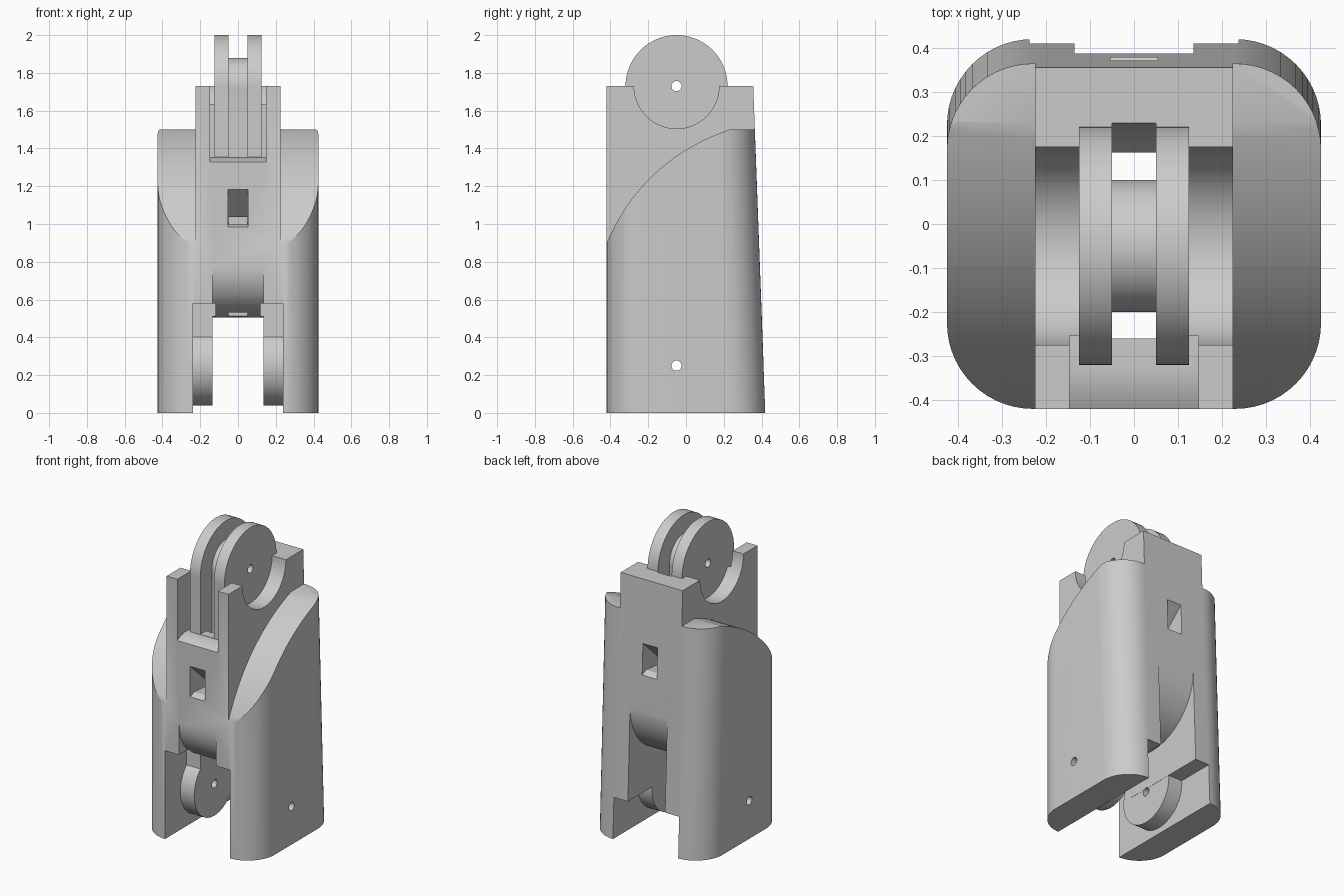
import bpy, bmesh
from math import cos, sin, pi, radians

if "Cube" in bpy.data.objects:
    bpy.data.objects.remove(bpy.data.objects["Cube"])

PY, PZ_TOP, PZ_LOW = -0.05, 1.73, 0.25   # pivot axes (y, z)


def make(name, rings):
    """Closed solid from two matching point rings."""
    bm = bmesh.new()
    a, b = [[bm.verts.new(p) for p in r] for r in rings]
    n = len(a)
    bm.faces.new(a)
    bm.faces.new(b)
    for i in range(n):
        bm.faces.new((a[i], a[(i + 1) % n], b[(i + 1) % n], b[i]))
    bmesh.ops.recalc_face_normals(bm, faces=bm.faces)
    me = bpy.data.meshes.new(name)
    bm.to_mesh(me)
    bm.free()
    ob = bpy.data.objects.new(name, me)
    bpy.context.collection.objects.link(ob)
    return ob


def prism(x0, x1, pts):
    """Side profile (y, z) extruded along x."""
    return make("helper", [[(x, y, z) for y, z in pts] for x in (x0, x1)])


def rect(y0, y1, z0, z1):
    return [(y0, z0), (y1, z0), (y1, z1), (y0, z1)]


def arc(cy, cz, ry, rz, a0, a1, n=20):
    return [(cy + ry * cos(radians(a0 + (a1 - a0) * i / n)),
             cz + rz * sin(radians(a0 + (a1 - a0) * i / n))) for i in range(n + 1)]


def circle(cz, r, n=72):
    return arc(PY, cz, r, r, 0, 360, n)[:-1]


# Outer shell: rounded square, back face leaning inwards
def outline(z):
    back = 0.42 - 0.037 * z
    r, pts = 0.195, []
    for cx, cy, a in ((0.425 - r, back - r, 0), (r - 0.425, back - r, 90),
                      (r - 0.425, r - 0.42, 180), (0.425 - r, r - 0.42, 270)):
        pts += [(x, y, z) for x, y in arc(cx, cy, r, r, a, a + 90, 14)]
    return pts


body = make("finger_segment", [outline(0), outline(PZ_TOP)])


def boolean(op, ob):
    ob.hide_render = True
    m = body.modifiers.new("b", 'BOOLEAN')
    m.operation, m.solver, m.object = op, 'EXACT', ob
    bpy.context.view_layer.objects.active = body
    bpy.ops.object.modifier_apply(modifier=m.name)
    bpy.data.objects.remove(ob)


def cut(*a):
    boolean('DIFFERENCE', prism(*a))


def add(*a):
    boolean('UNION', prism(*a))


# Curved shoulders and upper round pockets
p0, p1, p2 = (-0.42, 0.9), (-0.23, 1.34), (0.23, 1.5)
curve = [tuple((1 - t) ** 2 * a + 2 * t * (1 - t) * b + t * t * c
               for a, b, c in zip(p0, p1, p2)) for t in [i / 24 for i in range(25)]]
shoulder = [(-0.6, 0.9)] + curve + [(0.6, 1.5), (0.6, 1.9), (-0.6, 1.9)]
for s in (-1, 1):
    cut(s * 0.225, s * 0.6, shoulder)
    cut(s * 0.12, s * 0.3, circle(PZ_TOP, 0.225))

# Front slot with rounded sill
cut(-0.147, 0.147, [(-0.6, 1.325), (-0.425, 1.325), (-0.39, 1.343), (-0.34, 1.354),
                    (-0.253, 1.354), (-0.253, 1.9), (-0.6, 1.9)])

# Twin knuckle discs, central groove and hub
add(-0.125, 0.125, circle(PZ_TOP, 0.27))
add(-0.1249, 0.1249, rect(-0.3195, 0.0, 1.34, 1.74))
cut(-0.05, 0.05, circle(PZ_TOP, 0.279))
cut(-0.05, 0.05, rect(-0.45, -0.2, 1.356, 1.75))
add(-0.06, 0.06, circle(PZ_TOP, 0.15))
add(-0.06, 0.06, rect(-0.199, 0.099, 1.36, PZ_TOP))

# Lower fork slot with flared roof
roof = arc(-0.14, 0.78, 0.277, 0.275, 180, 270) + arc(0.01, 0.88, 0.378, 0.375, 270, 360)
cut(-0.135, 0.135, [(-0.6, -0.1), (-0.6, 0.78)] + roof + [(0.6, 0.88), (0.6, -0.1)])

# Lower side recesses with round bosses
recess = [(-0.6, -0.1), (-0.6, 0.58), (-0.195, 0.58), (-0.195, 0.27), (0.6, 0.27), (0.6, -0.1)]
for s in (-1, 1):
    cut(s * 0.12, s * 0.237, recess)
    add(s * 0.136, s * 0.26, circle(PZ_LOW, 0.21))

# Cord channels and their front and back windows
cut(-0.05, 0.05, rect(-0.26, -0.2, 0.3, 1.6))
cut(-0.05, 0.05, rect(0.1, 0.163, 0.3, 1.7))
cut(-0.053, 0.053, [(-0.45, 1.21), (-0.21, 0.99), (-0.38, 1.0), (-0.45, 0.97)])
cut(-0.053, 0.053, [(0.42, 1.36), (0.15, 1.11), (0.34, 1.13), (0.42, 1.09)])

# Pivot pin holes
for z in (PZ_LOW, PZ_TOP):
    cut(-0.6, 0.6, circle(z, 0.027, 24))

bpy.ops.object.select_all(action='DESELECT')
body.select_set(True)
bpy.context.view_layer.objects.active = body
bpy.ops.object.shade_smooth_by_angle(angle=radians(25))
